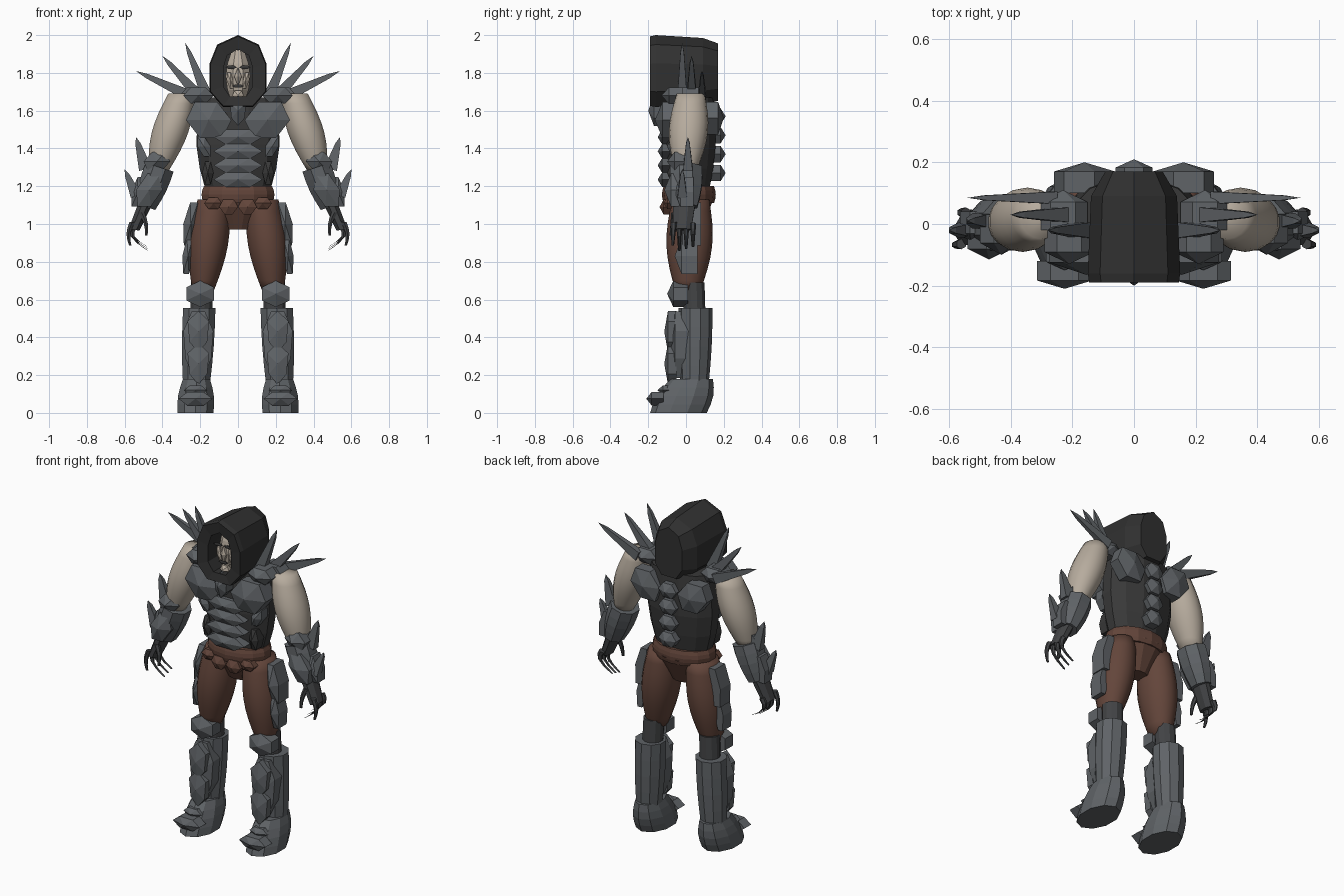
import bpy, bmesh, math
from mathutils import Vector

cube = bpy.data.objects.get("Cube")
if cube:
    bpy.data.objects.remove(cube, do_unlink=True)


def material(name, *rgb):
    m = bpy.data.materials.new(name)
    m.use_nodes = True
    m.diffuse_color = (*rgb, 1)
    m.node_tree.nodes["Principled BSDF"].inputs["Base Color"].default_value = (*rgb, 1)
    return m


STEEL = material("steel grey", .115, .125, .135)
CLOTH = material("charcoal cloth", .04, .04, .04)
HOOD = material("hood black", .03, .03, .03)
GLOVE = material("dark grey glove", .055, .057, .06)
LEATHER = material("brown leather", .125, .06, .043)
FLESH = material("pale flesh", .47, .41, .34)


def skin(name, rings, mat, pair=False, smooth=False):
    """Bridge rings of points; a one-point ring becomes a tip."""
    bm = bmesh.new()
    loops = [[bm.verts.new(point) for point in ring] for ring in rings]
    for a, b in zip(loops, loops[1:]):
        for i, corner in enumerate(a):
            j = (i + 1) % len(a)
            far = b if len(b) == 1 else (b[j], b[i])
            bm.faces.new((corner, a[j], *far))
    for end in (loops[0], loops[-1]):
        if len(end) > 2:
            bm.faces.new(end)
    bmesh.ops.recalc_face_normals(bm, faces=bm.faces)
    mesh = bpy.data.meshes.new(name)
    bm.to_mesh(mesh)
    bm.free()
    mesh.materials.append(mat)
    for face in mesh.polygons:
        face.use_smooth = smooth
    ob = bpy.data.objects.new(name, mesh)
    bpy.context.collection.objects.link(ob)
    if pair:
        ob.modifiers.new("Mirror", "MIRROR").use_mirror_merge = False


def limb(name, mat, start, end, thick, taper=1, bulge=0, depth=1, bow=0, slope=0,
         steps=4, sides=10, **options):
    """Oval tube that tapers, swells in the middle and may bow sideways."""
    rings = []
    for step in range(steps + 1):
        t = step / steps
        swell = math.sin(math.pi * t)
        centre = Vector(start).lerp(Vector(end), t) + Vector((bow * swell, 0, 0))
        r = thick * (1 + (taper - 1) * t) + bulge * swell
        ring = []
        for i in range(sides):
            angle = math.tau * (i + .5) / sides
            dx, dy = r * math.cos(angle), r * depth * math.sin(angle)
            ring.append(centre + Vector((dx, dy, dx * slope)))
        rings.append(ring)
    skin(name, rings, mat, **options)


def facet(name, at, size, depth, mat=STEEL, sides=6, pointed=False, lean=0, taper=0, pair=True):
    """Polygonal armour plate in the xz plane, raised to a central point."""
    back, peak = depth
    outline = []
    for i in range(sides):
        angle = math.tau * (i + pointed / 2) / sides
        u, v = math.cos(angle), math.sin(angle)
        dz = size[1] * v
        outline.append((at[0] + size[0] * u * (1 + taper * v) + lean * dz, at[1] + dz))
    rim = back + (peak - back) * .7
    rings = [[(x, y, z) for x, z in outline] for y in (back, rim)]
    skin(name, rings + [[(at[0], peak, at[1])]], mat, pair=pair)


def spike(name, tip, base, y, width, thick=.05):
    """Flat-sided thorn with a slim shaft and a short point."""
    tip, base = (Vector((x, y, z)) for x, z in (tip, base))
    along = (tip - base).normalized()
    across = along.cross(Vector((0, 1, 0))) * width / 2
    over = Vector((0, thick / 2, 0))
    rings = []
    for t, s in ((0, 1), (.8, .4)):
        p = base.lerp(tip, t)
        rings.append([p + s * (across * a + over * b) for a, b in ((1, 1), (1, -1), (-1, -1), (-1, 1))])
    skin(name, rings + [[tip]], STEEL, pair=True)


# Hood: hollow shell with a face opening and a narrower back
half = [(0, 2), (.11, 1.95), (.15, 1.85), (.15, 1.7), (.08, 1.62)]
profile = half + [(-x, z) for x, z in reversed(half) if x]


def hood_ring(y, wide=1, tall=1, middle=1.78):
    return [(x * wide, y, middle + (z - middle) * tall) for x, z in profile]


skin("hood", [hood_ring(0, .52, .66), hood_ring(-.18, .52, .66), hood_ring(-.19, .97, .97),
              hood_ring(-.16), hood_ring(.09, .93, .93), hood_ring(.17, .62, .8)], HOOD)

# Face
limb("head", FLESH, (0, -.06, 1.64), (0, -.06, 1.92), thick=.035, bulge=.036, depth=1.1, sides=8)
facet("nose", (0, 1.78), (.02, .05), (-.11, -.16), FLESH, sides=4, taper=-.5, pair=False)
facet("cheek", (.04, 1.76), (.02, .05), (-.08, -.14), FLESH, lean=.2)
facet("chin", (0, 1.68), (.03, .03), (-.09, -.15), FLESH, taper=.3, pair=False)
facet("brow", (.036, 1.83), (.03, .01), (-.138, -.146), CLOTH)
facet("mouth", (0, 1.73), (.03, .01), (-.14, -.148), CLOTH, pair=False)

# Torso with chest and stomach armour
limb("torso", CLOTH, (0, .02, 1.17), (0, .03, 1.67), thick=.175, taper=1.15, bulge=.04, depth=.6, sides=12)
facet("collar_pendant", (0, 1.6), (.045, .08), (-.1, -.2), pointed=True, taper=.2, pair=False)
facet("chest_plate", (.155, 1.55), (.12, .11), (-.03, -.165), lean=.15)
for row in range(4):
    facet(f"stomach_plate_{row + 1}", (0, 1.46 - row * .075), (.13, .045), (-.07, -.15), pair=False)
facet("rib_plate", (.18, 1.41), (.035, .06), (-.02, -.1), lean=.3)
facet("waist_plate", (.16, 1.27), (.03, .07), (-.02, -.1), CLOTH)

# Back armour
facet("shoulder_blade_plate", (.16, 1.56), (.1, .1), (.1, .2), lean=.2)
for row in range(4):
    facet(f"spine_plate_{row + 1}", (0, 1.57 - row * .1), (.06, .05), (.12, .21), pair=False)

# Shoulder armour and spikes
facet("front_shoulder_pad", (.21, 1.68), (.08, .05), (0, -.13))
facet("rear_shoulder_pad", (.23, 1.68), (.08, .05), (-.02, .11))
spike("inner_shoulder_spike", tip=(.28, 1.96), base=(.17, 1.69), y=-.02, width=.06)
spike("middle_shoulder_spike", tip=(.4, 1.89), base=(.22, 1.69), y=.03, width=.06)
spike("outer_shoulder_spike", tip=(.54, 1.81), base=(.26, 1.68), y=.085, width=.06, thick=.04)

# Arms
limb("upper_arm", FLESH, (.3, .025, 1.69), (.42, 0, 1.28), thick=.07, taper=.75, bulge=.037, depth=1.05,
     steps=8, sides=18, pair=True, smooth=True)
limb("gauntlet", STEEL, (.415, 0, 1.3), (.49, 0, 1.09), thick=.08, taper=.7, bulge=.01, depth=1.15,
     slope=.3, sides=8, pair=True)
facet("elbow_plate", (.43, 1.33), (.07, .06), (.03, -.1), lean=-.2)
facet("forearm_plate", (.47, 1.18), (.07, .1), (0, -.115), lean=-.3)
facet("wrist_plate", (.53, 1.17), (.035, .09), (.04, -.06), lean=-.2)
spike("elbow_spike", tip=(.54, 1.46), base=(.49, 1.29), y=.01, width=.07)
spike("forearm_spike", tip=(.6, 1.29), base=(.54, 1.15), y=-.02, width=.06)

# Hands
limb("palm", GLOVE, (.49, -.01, 1.11), (.55, -.02, .97), thick=.038, taper=.8, depth=1.7, slope=.2,
     sides=8, pair=True)
for i in range(3):
    y = i * .036 - .035
    limb(f"curled_finger_{i + 1}", GLOVE, (.545, y, 1), (.48, y, .86 + i * .01), thick=.017, taper=.4,
         bow=.045, slope=.5, sides=6, pair=True)
limb("index_finger", GLOVE, (.56, -.065, 1.01), (.57, -.07, .885), thick=.017, taper=.4, bow=.015,
     sides=6, pair=True)
limb("thumb", GLOVE, (.51, -.06, 1.06), (.485, -.08, .94), thick=.018, taper=.4, bow=-.01,
     sides=6, pair=True)

# Belt and hips
limb("belt", LEATHER, (0, .015, 1.11), (0, .015, 1.2), thick=.185, bulge=.013, depth=.72, sides=14)
limb("pelvis", LEATHER, (0, .02, .97), (0, .02, 1.14), thick=.07, taper=2.6, depth=.75, sides=12)
facet("belt_buckle", (.05, 1.09), (.05, .045), (-.07, -.14), LEATHER, taper=.2)
facet("belt_flap", (.13, 1.11), (.05, .035), (-.05, -.12), LEATHER)

# Legs
limb("thigh", LEATHER, (.13, .025, 1.13), (.185, .01, .64), thick=.085, taper=.65, bulge=.035, depth=1.15,
     steps=8, sides=18, pair=True, smooth=True)
limb("knee_joint", GLOVE, (.195, .045, .53), (.19, .04, .69), thick=.06, sides=12, pair=True)
facet("knee_plate", (.2, .63), (.085, .07), (.01, -.1), pointed=True)
facet("upper_hip_plate", (.25, 1), (.04, .13), (.08, -.06), lean=-.15)
facet("lower_hip_plate", (.265, .83), (.03, .11), (.06, -.06), lean=-.1)

# Boots and shin armour
limb("boot_foot", STEEL, (.225, -.04, 0), (.22, .03, .18), thick=.1, taper=.75, bulge=.012, depth=1.5,
     pair=True)
limb("boot_shaft", STEEL, (.22, .045, .15), (.205, .05, .555), thick=.075, taper=1.2, bulge=.006, pair=True)
facet("shin_plate", (.21, .36), (.08, .19), (.02, -.09), sides=8, pointed=True, taper=.2)
for name, z in (("upper", .43), ("lower", .26)):
    facet(f"{name}_shin_ridge", (.21, z), (.06, .11), (-.05, -.115), pointed=True, taper=.2)
facet("toe_guard", (.225, .075), (.09, .04), (-.12, -.21))
facet("instep_guard", (.225, .12), (.06, .03), (-.06, -.15))
